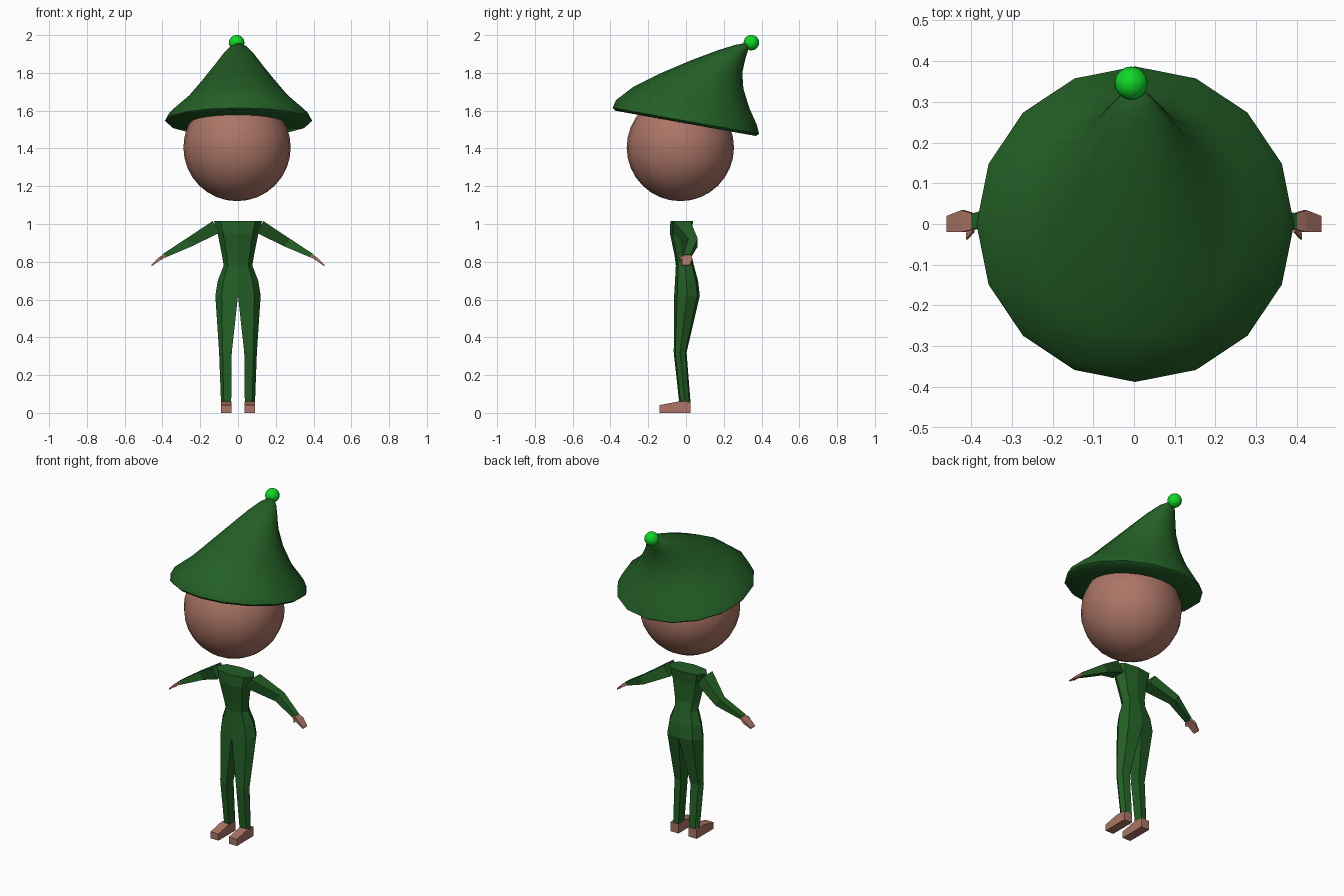
import bpy, bmesh, math
from mathutils import Vector

cube = bpy.data.objects.get("Cube")
if cube:
    bpy.data.objects.remove(cube, do_unlink=True)


def material(name, rgb):
    m = bpy.data.materials.new(name)
    m.use_nodes = True
    m.diffuse_color = (*rgb, 1)
    bsdf = next(n for n in m.node_tree.nodes if n.type == 'BSDF_PRINCIPLED')
    bsdf.inputs["Base Color"].default_value = (*rgb, 1)
    return m


cloth = material("forest green", (0.017, 0.115, 0.019))
skin = material("warm skin", (0.41, 0.178, 0.133))
bright = material("bright green", (0.005, 0.68, 0.02))


def loft(name, rings, mat, mirror=True, smooth=False):
    """Skin a list of equal-sized point loops and cap both ends."""
    bm = bmesh.new()
    loops = [[bm.verts.new(p) for p in ring] for ring in rings]
    n = len(loops[0])
    for a, b in zip(loops, loops[1:]):
        for i in range(n):
            j = (i + 1) % n
            quad = (a[i], a[j], b[j], b[i])
            # leave the seam between the two halves open
            if mirror and all(abs(v.co.x) < 1e-5 for v in quad):
                continue
            bm.faces.new(quad)
    bm.faces.new(loops[0])
    bm.faces.new(loops[-1])
    bmesh.ops.recalc_face_normals(bm, faces=bm.faces)
    mesh = bpy.data.meshes.new(name)
    bm.to_mesh(mesh)
    bm.free()
    mesh.materials.append(mat)
    obj = bpy.data.objects.new(name, mesh)
    bpy.context.collection.objects.link(obj)
    if mirror:
        mod = obj.modifiers.new("Mirror", 'MIRROR')
        mod.merge_threshold = 0.0005
    if smooth:
        bpy.ops.object.select_all(action='DESELECT')
        obj.select_set(True)
        bpy.context.view_layer.objects.active = obj
        bpy.ops.object.shade_smooth_by_angle(angle=math.radians(60))
    return obj


def ball(name, center, radius, mat, segments, rows):
    bpy.ops.mesh.primitive_uv_sphere_add(segments=segments, ring_count=rows,
                                         radius=radius, location=center)
    obj = bpy.context.object
    obj.name = name
    obj.data.materials.append(mat)
    bpy.ops.object.shade_smooth()


# Suit: legs and torso, sections of height, inner x, outer x, front y, back y
def suit_ring(z, inner, outer, front, back):
    mid, depth = (front + back) / 2, back - front
    corner = inner + 0.72 * (outer - inner)
    return [(inner, front, z), (corner, front + 0.12 * depth, z), (outer, mid, z),
            (corner, back - 0.1 * depth, z), (inner, back, z)]


sections = [(0.055, 0.036, 0.09, -0.036, 0.024),
            (0.32, 0.033, 0.1, -0.065, 0.003),
            (0.62, 0, 0.12, -0.063, 0.073),
            (0.7, 0, 0.107, -0.058, 0.064),
            (0.78, 0, 0.076, -0.054, 0.042),
            (0.83, 0, 0.084, -0.06, 0.03),
            (0.95, 0, 0.108, -0.085, 0.03),
            (1.015, 0, 0.127, -0.083, 0.037)]
loft("suit_body", [suit_ring(*s) for s in sections], cloth)


# Limbs: square tubes whose sections are tilted along the arm's slope
def tube(path):
    slope = Vector((0.53, 0, 0.85))
    rings = []
    for x, y, z, wide, thick in path:
        c, side, up = Vector((x, y, z)), Vector((0, wide, 0)), slope * thick
        rings.append([c - side - up, c + side - up, c + side + up, c - side + up])
    return rings


loft("sleeves", tube([(0.115, -0.022, 0.985, 0.045, 0.036),
                      (0.26, 0.037, 0.902, 0.025, 0.025),
                      (0.395, 0.006, 0.83, 0.019, 0.011)]), cloth)
loft("hands", tube([(0.388, 0.006, 0.834, 0.018, 0.009),
                    (0.42, 0.007, 0.812, 0.027, 0.008),
                    (0.458, 0, 0.78, 0.02, 0.004)]), skin)
loft("thumbs", tube([(0.395, -0.008, 0.828, 0.012, 0.006),
                     (0.41, -0.03, 0.812, 0.008, 0.004)]), skin)

# Feet: wedge from heel to toe
loft("feet", [[(0.035, y, 0), (0.09, y, 0), (0.09, y, top), (0.035, y, top)]
              for y, top in ((0.024, 0.057), (-0.038, 0.061), (-0.14, 0.041))], skin)

# Head
ball("head", (-0.005, -0.03, 1.405), 0.284, skin, 24, 16)


# Hat: rings given by front y, front z, back y, back z and half width
def hat_ring(fy, fz, by, bz, width, sides=16):
    ring = []
    for i in range(sides):
        a = math.tau * i / sides
        t = (1 - math.cos(a)) / 2
        ring.append((0.003 + width * math.sin(a), fy + (by - fy) * t, fz + (bz - fz) * t))
    return ring


hat = [(-0.2, 1.568, 0.2, 1.496, 0.2),
       (-0.375, 1.6, 0.37, 1.466, 0.375),
       (-0.388, 1.615, 0.387, 1.477, 0.39),
       (-0.37, 1.657, 0.375, 1.525, 0.365),
       (-0.28, 1.725, 0.335, 1.615, 0.27),
       (-0.13, 1.8, 0.304, 1.715, 0.195),
       (0.03, 1.868, 0.298, 1.8, 0.133),
       (0.17, 1.92, 0.313, 1.87, 0.085),
       (0.26, 1.948, 0.33, 1.925, 0.046),
       (0.31, 1.957, 0.335, 1.947, 0.015)]
loft("hat", [hat_ring(*r) for r in hat], cloth, mirror=False, smooth=True)

# Bobble on the hat tip
ball("hat_bobble", (-0.007, 0.346, 1.96), 0.041, bright, 16, 12)
